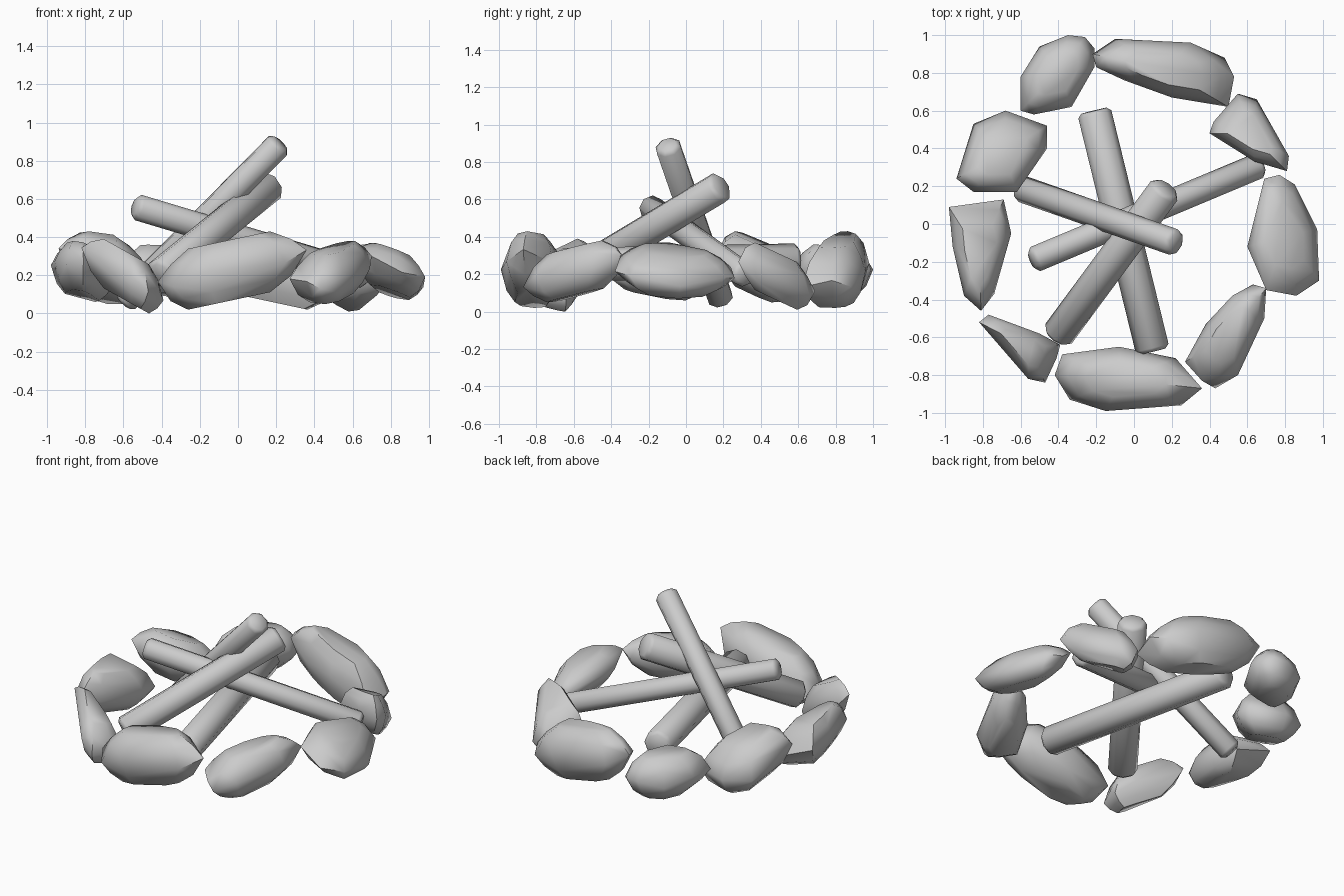
import bpy, bmesh
from mathutils import Vector

if "Cube" in bpy.data.objects:
    bpy.data.objects.remove(bpy.data.objects["Cube"])


def finish(bm, name, angle):
    bmesh.ops.recalc_face_normals(bm, faces=bm.faces)
    me = bpy.data.meshes.new(name)
    bm.to_mesh(me)
    bm.free()
    ob = bpy.data.objects.new(name, me)
    bpy.context.collection.objects.link(ob)
    bpy.ops.object.select_all(action='DESELECT')
    ob.select_set(True)
    bpy.context.view_layer.objects.active = ob
    bpy.ops.object.shade_smooth_by_angle(angle=angle)


# Rough stone: hull of a plan outline stacked in tilted, inset layers
def stone(name, outline, z_low, z_high, slope_x, slope_y):
    n = len(outline)
    cx = sum(p[0] for p in outline) / n
    cy = sum(p[1] for p in outline) / n
    pts = []
    for scale, level in ((0.55, -0.15), (0.81, -0.09), (1, 0), (0.81, 0.09), (0.55, 0.15)):
        for i, (x, y) in enumerate(outline):
            dx, dy = (x - cx) * scale, (y - cy) * scale
            wobble = 0.02 * (-1) ** i if scale == 1 else 0
            pts.append(Vector((cx + dx, cy + dy, level + wobble + slope_x * dx + slope_y * dy)))
    lo, hi = min(p.z for p in pts), max(p.z for p in pts)
    bm = bmesh.new()
    for p in pts:
        p.z = z_low + (p.z - lo) * (z_high - z_low) / (hi - lo)
        bm.verts.new(p)
    bmesh.ops.convex_hull(bm, input=bm.verts)
    bmesh.ops.delete(bm, geom=[v for v in bm.verts if not v.link_faces], context='VERTS')
    finish(bm, name, 0.95)


# Log: eight-sided cylinder with chamfered ends, between two points
def log(name, a, b, r):
    a, b = Vector(a), Vector(b)
    axis = b - a
    bm = bmesh.new()
    bmesh.ops.create_cone(bm, cap_ends=True, segments=8, radius1=r, radius2=r, depth=axis.length)
    rims = [e for e in bm.edges if abs(e.verts[0].co.z - e.verts[1].co.z) < 1e-4]
    bmesh.ops.bevel(bm, geom=rims, offset=0.02, segments=1, affect='EDGES')
    bm.transform(axis.to_track_quat('Z', 'Y').to_matrix().to_4x4())
    bmesh.ops.translate(bm, verts=bm.verts, vec=(a + b) / 2)
    finish(bm, name, 0.85)


# Ring of stones
stone("stone_back", [(-.22, .9), (-.1, .98), (.3, .96), (.48, .88), (.53, .78), (.5, .62),
                     (.2, .67), (-.05, .76), (-.2, .83)], .02, .43, -.2, 0)
stone("stone_back_left", [(-.35, 1), (-.5, .94), (-.6, .78), (-.6, .6), (-.53, .58),
                          (-.33, .62), (-.21, .83), (-.21, .93), (-.26, .99)], .09, .36, 0, -.1)
stone("stone_left_rear", [(-.68, .6), (-.85, .53), (-.94, .24), (-.85, .17), (-.62, .17),
                          (-.46, .4), (-.46, .52)], .05, .43, -.15, -.4)
stone("stone_left", [(-.98, .09), (-.69, .13), (-.65, -.05), (-.74, -.37), (-.81, -.46),
                     (-.9, -.38), (-.96, -.12)], .06, .38, -.3, -.15)
stone("stone_front_left", [(-.82, -.52), (-.77, -.48), (-.5, -.58), (-.39, -.64),
                           (-.41, -.71), (-.47, -.84), (-.56, -.82)], 0, .39, -.65, 0)
stone("stone_front", [(-.42, -.8), (-.38, -.69), (-.08, -.65), (.22, -.71), (.36, -.87),
                      (.25, -.96), (-.15, -.99), (-.34, -.93)], .02, .43, .2, 0)
stone("stone_front_right", [(.27, -.73), (.38, -.53), (.52, -.38), (.63, -.32), (.7, -.34),
                            (.69, -.5), (.55, -.8), (.43, -.87), (.36, -.83)], .05, .38, .1, .25)
stone("stone_right", [(.69, .24), (.77, .26), (.85, .21), (.97, -.03), (.98, -.3), (.86, -.38),
                      (.7, -.35), (.6, -.12)], .07, .37, -.5, -.15)
stone("stone_right_rear", [(.55, .69), (.65, .66), (.82, .36), (.81, .28), (.64, .33),
                           (.4, .48), (.42, .54)], .01, .37, 0, -.55)

# Stacked firewood
log("log_base", (-.212, .6, .275), (.1, -.675, .25), .09)
log("log_front", (-.41, -.595, .2), (.17, .19, .67), .087)
log("log_upright", (-.6, .188, .06), (.222, -.1, .892), .071)
log("log_right", (-.54, -.193, .56), (.675, .315, .195), .069)
